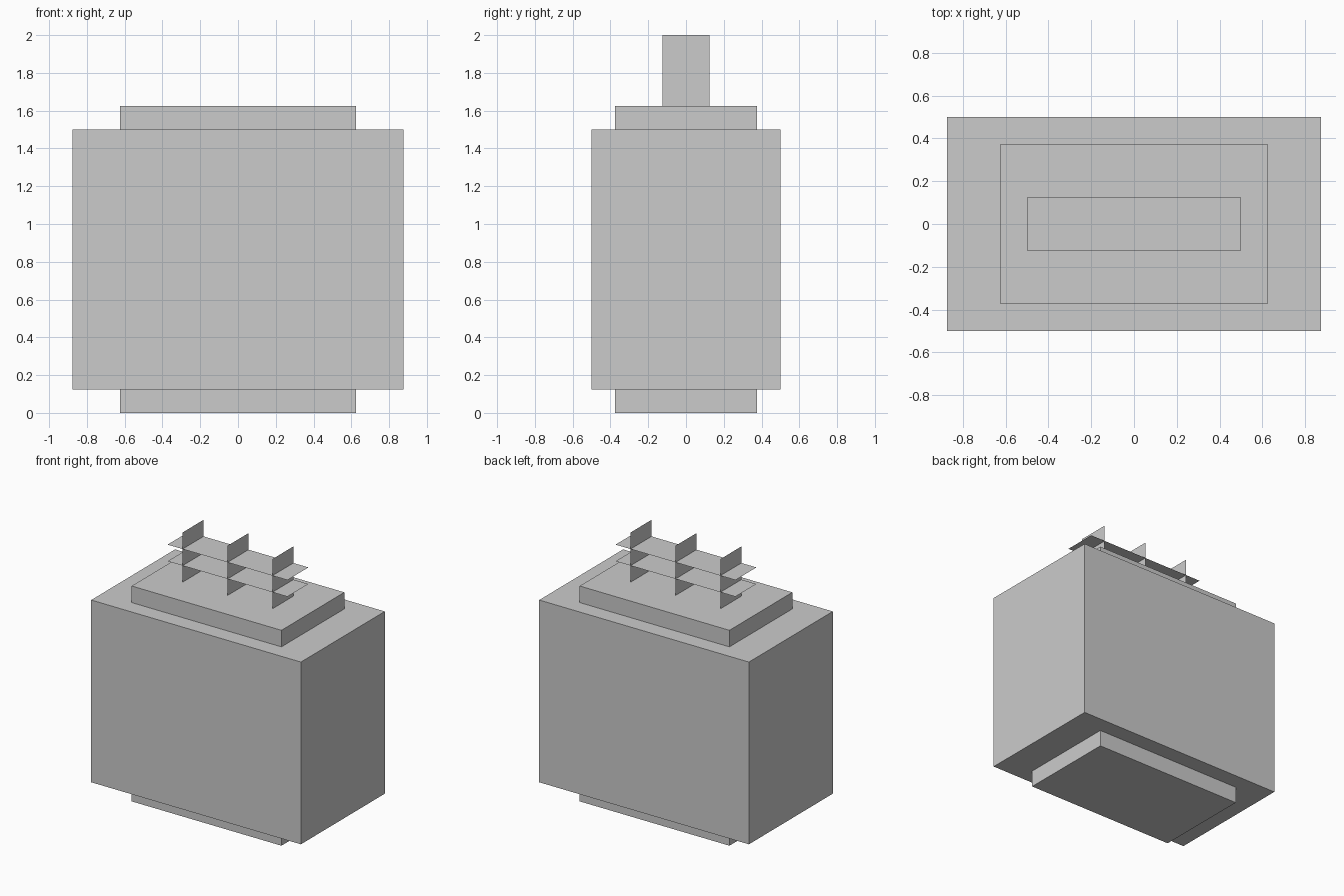
import bpy
from math import pi

if "Cube" in bpy.data.objects:
    bpy.data.objects.remove(bpy.data.objects["Cube"])


def box(name, size, z0, z1):
    """Box centred on x = y = 0, spanning z0 to z1."""
    bpy.ops.mesh.primitive_cube_add(size=1, location=(0, 0, (z0 + z1) / 2))
    ob = bpy.context.object
    ob.name = name
    ob.scale = (size[0], size[1], z1 - z0)
    bpy.ops.object.transform_apply(location=False, rotation=False, scale=True)


def sheet(name, size, location, rotation=(0, 0, 0)):
    """Flat rectangle without thickness."""
    bpy.ops.mesh.primitive_plane_add(size=1, location=location, rotation=rotation)
    ob = bpy.context.object
    ob.name = name
    ob.scale = (size[0], size[1], 1)
    bpy.ops.object.transform_apply(location=False, rotation=True, scale=True)


# Main block with a stepped plate below and above
box("base_plate", (1.25, 0.75), 0, 0.125)
box("body", (1.75, 1.0), 0.125, 1.5)
box("top_plate", (1.25, 0.75), 1.5, 1.625)

# Upright fins, facing sideways
for i, x in enumerate((-0.375, 0, 0.375)):
    sheet(f"upright_fin_{i + 1}", (0.375, 0.25), (x, 0, 1.8125), (0, pi / 2, 0))

# Level fins crossing the upright ones
for i, z in enumerate((1.75, 1.875)):
    sheet(f"level_fin_{i + 1}", (1.0, 0.25), (0, 0, z))
